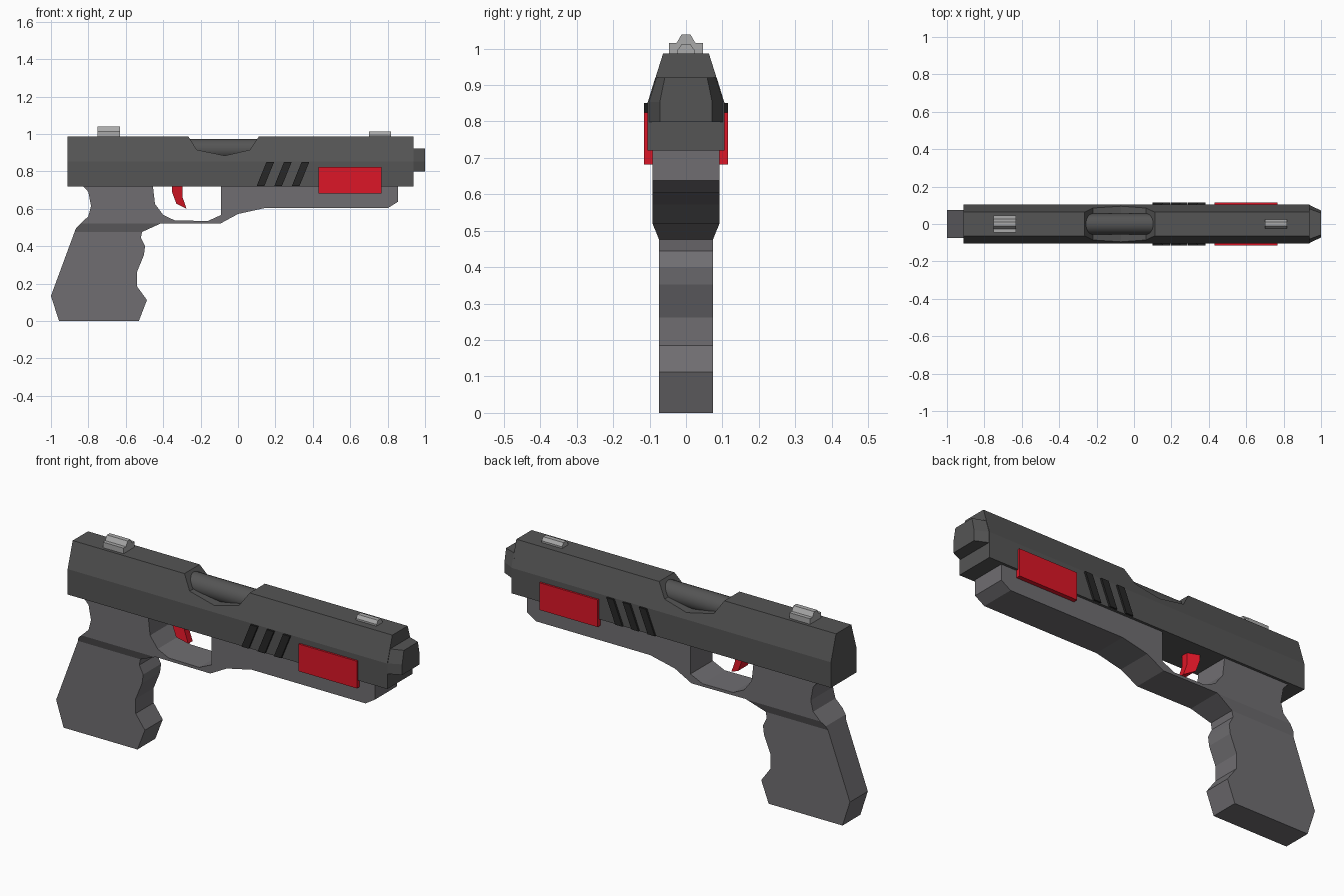
import bpy, bmesh

if "Cube" in bpy.data.objects:
    bpy.data.objects.remove(bpy.data.objects["Cube"])


def material(name, r, g, b):
    m = bpy.data.materials.new(name)
    m.diffuse_color = (r, g, b, 1)
    m.use_nodes = True
    m.node_tree.nodes["Principled BSDF"].inputs["Base Color"].default_value = m.diffuse_color
    return m


RED = material("red", 0.72, 0.008, 0.02)
BLACK = material("black", 0.02, 0.02, 0.02)
DARK = material("dark_grey", 0.09, 0.09, 0.09)
MID = material("mid_grey", 0.16, 0.155, 0.165)
LIGHT = material("light_grey", 0.4, 0.4, 0.4)


def loft(name, ring_a, ring_b, mat):
    """Closed solid between two rings with equal point counts."""
    bm = bmesh.new()
    a = [bm.verts.new(p) for p in ring_a]
    b = [bm.verts.new(p) for p in ring_b]
    bm.faces.new(a)
    bm.faces.new(b[::-1])
    for i in range(len(a)):
        j = (i + 1) % len(a)
        bm.faces.new((a[i], b[i], b[j], a[j]))
    bmesh.ops.recalc_face_normals(bm, faces=bm.faces)
    me = bpy.data.meshes.new(name)
    bm.to_mesh(me)
    bm.free()
    ob = bpy.data.objects.new(name, me)
    bpy.context.collection.objects.link(ob)
    me.materials.append(mat)
    return ob


def side_profile(name, pts, y0, y1, mat):
    return loft(name, [(x, y0, z) for x, z in pts], [(x, y1, z) for x, z in pts], mat)


def mirrored(half):
    return half + [(-y, z) for y, z in reversed(half)]


def cross_section(name, half, x0, x1, mat, half_end=None):
    a, b = mirrored(half), mirrored(half_end or half)
    return loft(name, [(x0, y, z) for y, z in a], [(x1, y, z) for y, z in b], mat)


# Frame: grip, trigger guard and front rail in one outline
frame_outline = [
    (-.83, .722), (-.80, .69), (-.786, .615), (-.80, .56), (-.866, .497),
    (-1.0, .134), (-.957, 0), (-.53, 0), (-.487, .112), (-.54, .185),
    (-.54, .262), (-.503, .353), (-.497, .40), (-.519, .444), (-.513, .476),
    (-.412, .522), (-.096, .52), (0, .572), (.144, .604), (.802, .604),
    (.856, .638), (.856, .722), (-.09, .722), (-.09, .567), (-.16, .535),
    (-.337, .537), (-.40, .567), (-.444, .626), (-.455, .722)]
frame = side_profile("frame", frame_outline, -.092, .092, MID)

# Narrow the grip below the guard
bm = bmesh.new()
bm.from_mesh(frame.data)
for z in (.52, .476):
    bmesh.ops.bisect_plane(bm, geom=bm.verts[:] + bm.edges[:] + bm.faces[:],
                           plane_co=(0, 0, z), plane_no=(0, 0, 1), dist=1e-4)
for v in bm.verts:
    t = min(1, max(0, (.52 - v.co.z) / .044))
    v.co.y *= 1 - t * (1 - .074 / .092)
bm.to_mesh(frame.data)
bm.free()

# Slide with the ejection port cut through the top
slide = cross_section("slide", [(.105, .72), (.105, .853), (.063, .986)], -.912, .937, DARK)
port = side_profile("port_cutter", [(-.268, .99), (-.22, .915), (-.07, .884),
                                    (.064, .915), (.114, .99), (.114, 1.1), (-.268, 1.1)],
                    -.3, .3, DARK)
port.hide_render = True
cut = slide.modifiers.new("port", 'BOOLEAN')
cut.operation = 'DIFFERENCE'
cut.solver = 'EXACT'
cut.object = port
bpy.context.view_layer.objects.active = slide
bpy.ops.object.modifier_apply(modifier=cut.name)
bpy.data.objects.remove(port)

# Barrel visible in the port
bpy.ops.mesh.primitive_cylinder_add(vertices=24, radius=.056, depth=.39,
                                    location=(-.077, 0, .917), rotation=(0, 1.5707963, 0))
barrel = bpy.context.object
barrel.name = "barrel"
barrel.data.materials.append(DARK)
bpy.ops.object.shade_smooth_by_angle()

# Tapered muzzle
cross_section("muzzle", [(.105, .798), (.105, .853), (.084, .921)], .93, 1.0, DARK,
              [(.072, .798), (.072, .853), (.058, .921)])

# Sights
cross_section("rear_sight", [(.046, .98), (.046, 1.015), (.026, 1.015), (.012, 1.039)],
              -.75, -.63, LIGHT)
cross_section("front_sight", [(.024, .98), (.024, .995), (.012, 1.012)], .70, .818, LIGHT)

# Trigger, narrowed along its front edge
trigger = side_profile("trigger", [(-.353, .725), (-.353, .69), (-.33, .628), (-.275, .6),
                                   (-.296, .66), (-.296, .725)], -.04, .04, RED)
for v in trigger.data.vertices:
    if v.co.x > -.31:
        v.co.y *= .45

# Side panels and slanted grooves on both sides
for side, tag in ((-1, "right"), (1, "left")):
    y0, y1 = side * .085, side * .115
    side_profile(f"{tag}_panel", [(.43, .682), (.768, .682), (.768, .824), (.43, .824)],
                 y0, y1, RED)
    for i in range(3):
        x = .1 + i * .094
        side_profile(f"{tag}_fin_{i + 1}", [(x, .722), (x + .041, .722),
                                            (x + .093, .85), (x + .052, .85)], y0, y1, BLACK)
